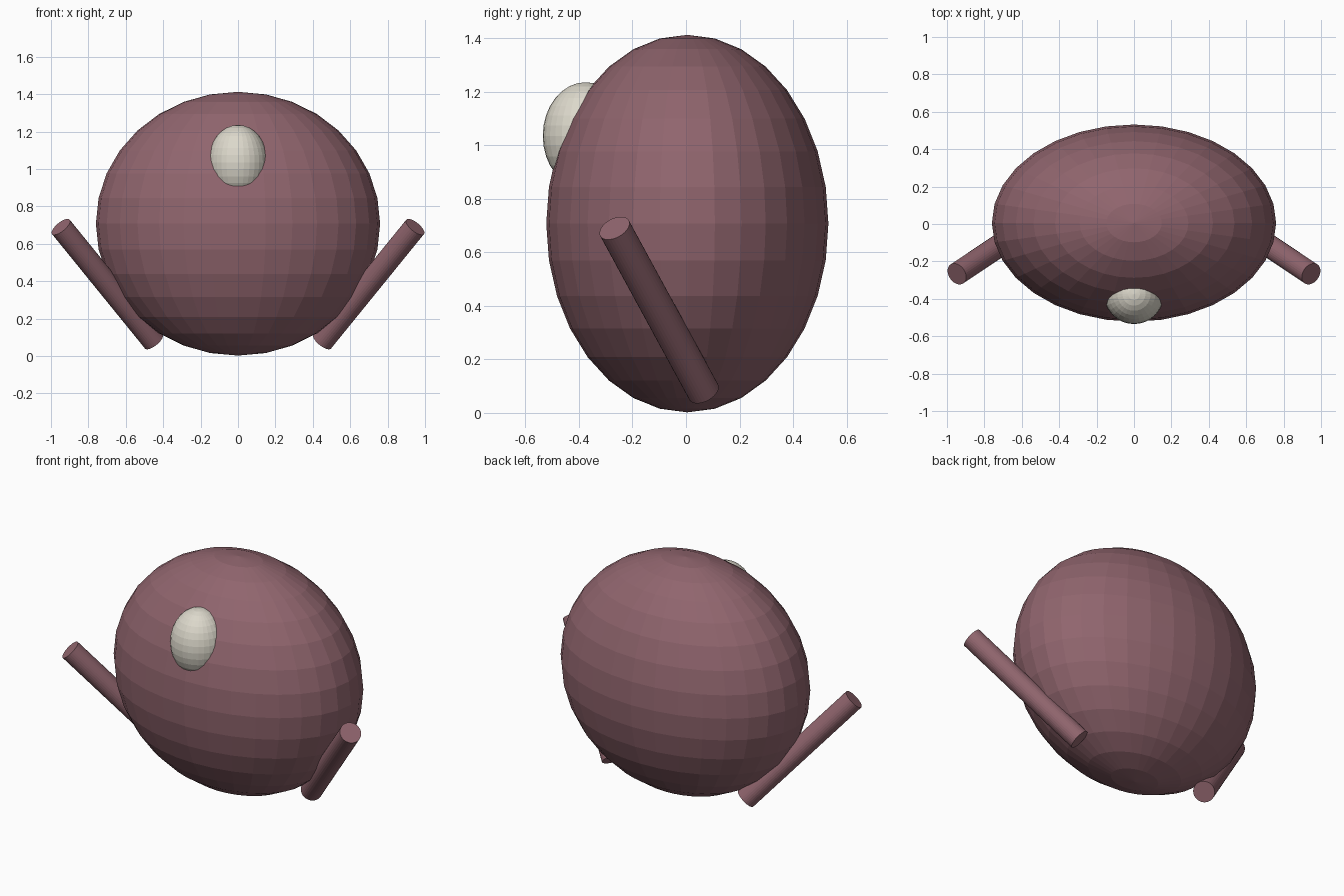
import bpy
from mathutils import Vector

if "Cube" in bpy.data.objects:
    bpy.data.objects.remove(bpy.data.objects["Cube"])


def material(name, rgb):
    m = bpy.data.materials.new(name)
    m.diffuse_color = (*rgb, 1)
    m.use_nodes = True
    m.node_tree.nodes["Principled BSDF"].inputs["Base Color"].default_value = m.diffuse_color
    return m


plum = material("plum", (0.28, 0.13, 0.155))
cream = material("cream", (0.72, 0.69, 0.60))


def ellipsoid(name, centre, radii, mat):
    bpy.ops.mesh.primitive_uv_sphere_add(segments=32, ring_count=16, radius=1, location=centre)
    ob = bpy.context.object
    ob.name = name
    ob.scale = radii
    ob.data.materials.append(mat)


def rod(name, start, end, radius, mat):
    a, b = Vector(start), Vector(end)
    bpy.ops.mesh.primitive_cylinder_add(vertices=32, radius=radius, depth=(b - a).length,
                                        location=(a + b) / 2)
    ob = bpy.context.object
    ob.name = name
    ob.rotation_euler = (b - a).to_track_quat('Z', 'Y').to_euler()
    ob.data.materials.append(mat)


# Faceted body
ellipsoid("body", (0, 0.005, 0.707), (0.76, 0.527, 0.705), plum)

# Eye, half sunk into the front
ellipsoid("eye", (0, -0.375, 1.035), (0.16, 0.16, 0.20), cream)

# Pair of arms reaching up, out and forwards
for side, s in (("left", -1), ("right", 1)):
    rod(side + "_arm", (s * 0.45, 0.066, 0.078), (s * 0.947, -0.267, 0.69), 0.061, plum)
